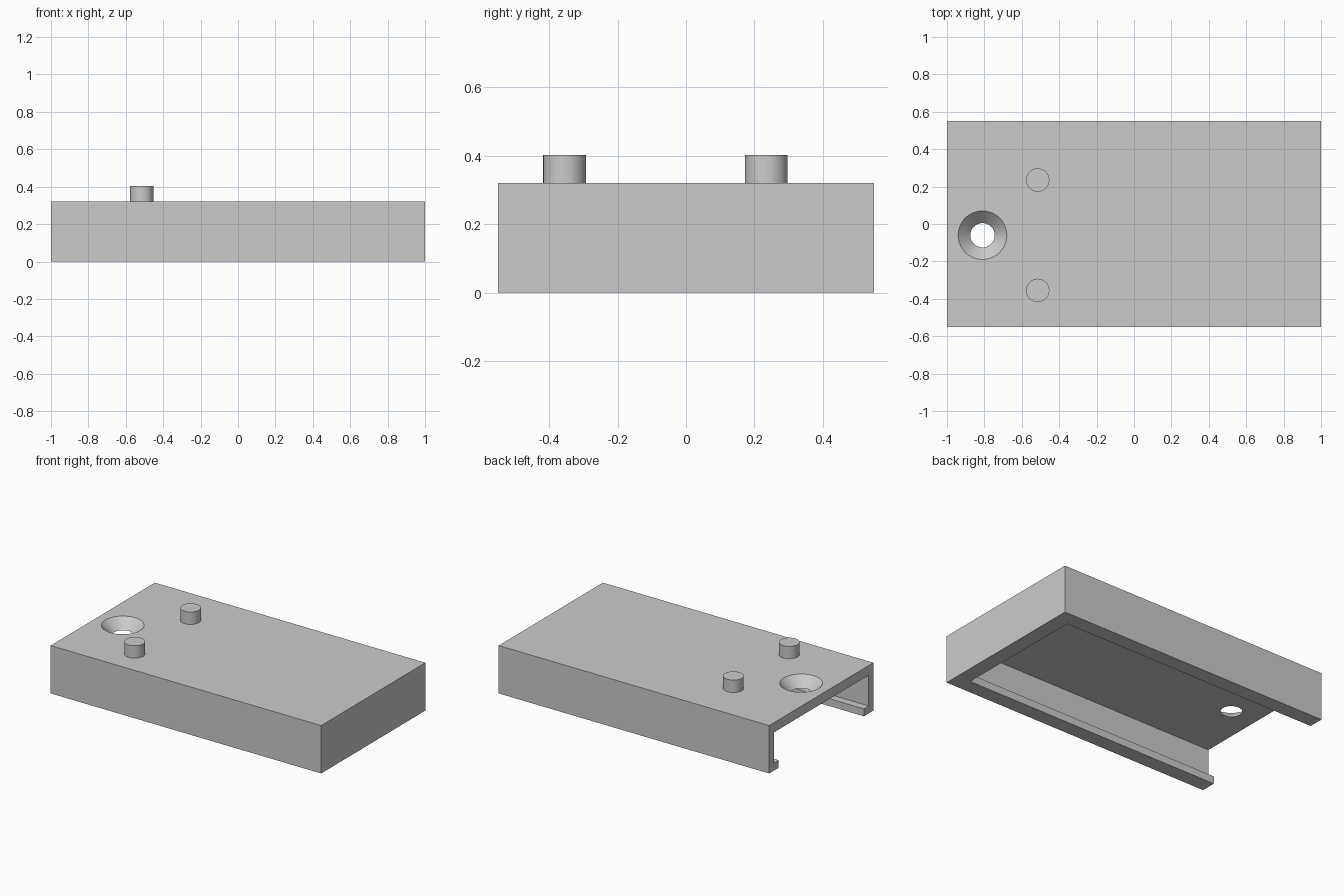
import bpy
import math

default = bpy.data.objects.get("Cube")
if default:
    bpy.data.objects.remove(default, do_unlink=True)

grey = bpy.data.materials.new("light grey")
grey.use_nodes = True
colour = (0.6, 0.6, 0.6, 1)
grey.diffuse_color = colour
grey.node_tree.nodes["Principled BSDF"].inputs["Base Color"].default_value = colour

LENGTH, WIDTH, HEIGHT = 2.0, 1.1, 0.32
WALL, LIP, LIP_HEIGHT, CAP = 0.05, 0.1, 0.05, 0.065
AXIS_Y = -0.06  # line shared by the screw hole and the peg pair


def box(name, low, high):
    centre = [(a + b) / 2 for a, b in zip(low, high)]
    bpy.ops.mesh.primitive_cube_add(size=1, location=centre)
    ob = bpy.context.object
    ob.name = name
    ob.scale = [b - a for a, b in zip(low, high)]
    bpy.ops.object.transform_apply(location=True, rotation=False, scale=True)
    return ob


def cut(target, cutter):
    cutter.hide_render = True
    mod = target.modifiers.new("cut", "BOOLEAN")
    mod.operation, mod.solver, mod.object = "DIFFERENCE", "EXACT", cutter
    bpy.context.view_layer.objects.active = target
    bpy.ops.object.modifier_apply(modifier=mod.name)
    bpy.data.objects.remove(cutter, do_unlink=True)


def finish(ob):
    ob.data.materials.clear()
    ob.data.materials.append(grey)
    bpy.ops.object.select_all(action="DESELECT")
    ob.select_set(True)
    bpy.context.view_layer.objects.active = ob
    bpy.ops.object.shade_smooth_by_angle(angle=math.radians(30))


# Cover: a tray turned upside down, open at its -x end
x, y = LENGTH / 2, WIDTH / 2
cover = box("cover", (-x, -y, 0), (x, y, HEIGHT))
cut(cover, box("cavity", (-x - 0.1, WALL - y, LIP_HEIGHT),
               (x - WALL, y - WALL, HEIGHT - CAP)))

# Slot underneath, narrower than the cavity, leaves the inward lip
cut(cover, box("slot", (-x - 0.2, LIP - y, -0.1), (x - LIP, y - LIP, 0.15)))

# Countersunk screw hole, a 45 degree cone carried past both faces of the cap
reach = 0.02
bpy.ops.mesh.primitive_cone_add(
    vertices=64, radius1=0.065 - reach, radius2=0.13 + reach,
    depth=CAP + 2 * reach, location=(-0.81, AXIS_Y, HEIGHT - CAP / 2))
countersink = bpy.context.object
bpy.ops.mesh.primitive_cylinder_add(
    vertices=64, radius=0.065, depth=0.2,
    location=(-0.81, AXIS_Y, HEIGHT - CAP / 2))
bore = bpy.context.object
cut(cover, countersink)
cut(cover, bore)
finish(cover)

# Locating pegs on top
for name, side in (("back_peg", 1), ("front_peg", -1)):
    bpy.ops.mesh.primitive_cylinder_add(
        vertices=48, radius=0.0625, depth=0.083,
        location=(-0.515, AXIS_Y + side * 0.295, HEIGHT + 0.0415))
    peg = bpy.context.object
    peg.name = name
    finish(peg)
